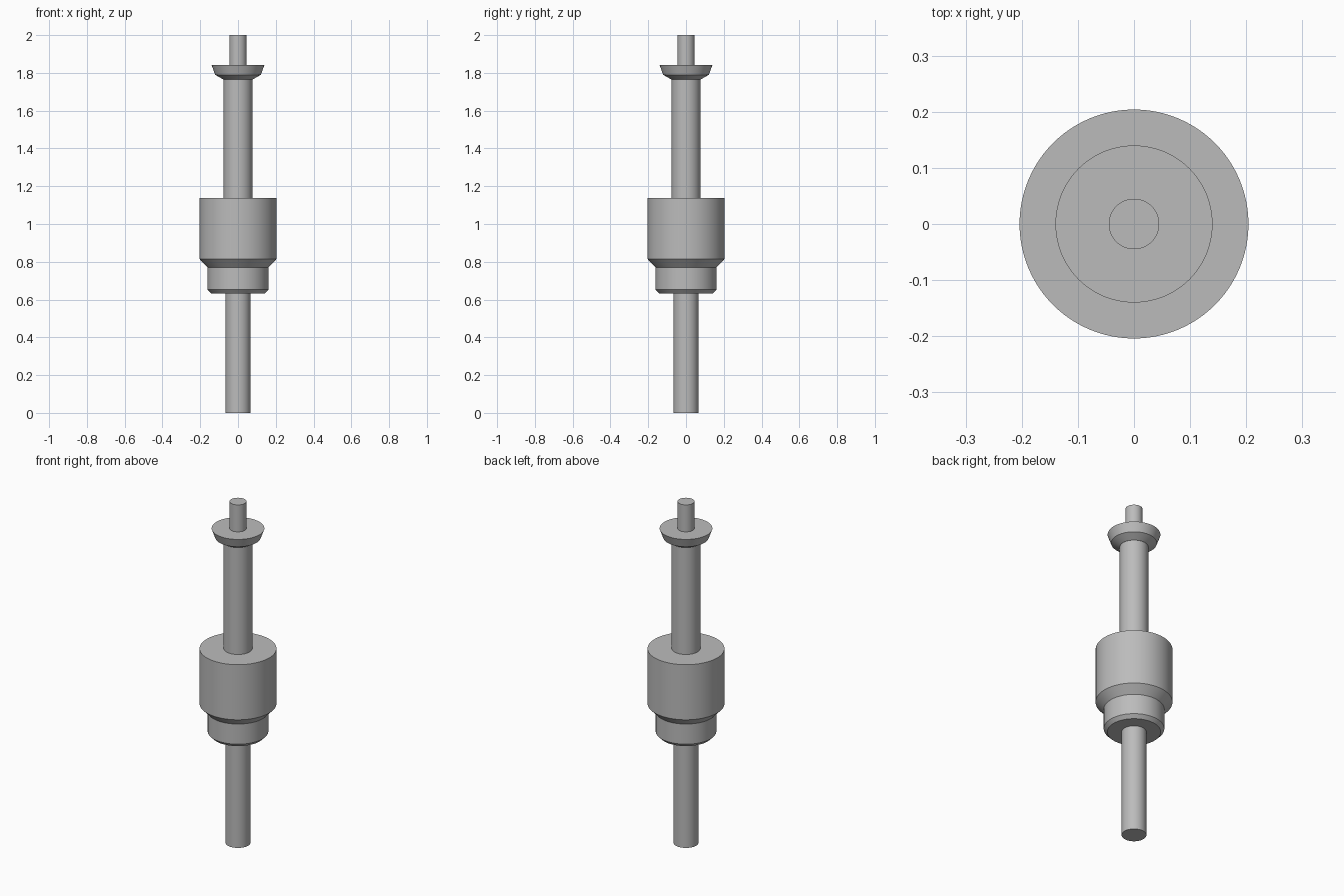
import bpy
import bmesh
from math import radians, tau
from mathutils import Vector

cube = bpy.data.objects.get("Cube")
if cube:
    bpy.data.objects.remove(cube, do_unlink=True)

SEGMENTS = 96

steel = bpy.data.materials.new("plain_grey")
steel.use_nodes = True
grey = (0.5, 0.5, 0.5, 1)
steel.diffuse_color = grey
steel.node_tree.nodes["Principled BSDF"].inputs["Base Color"].default_value = grey


def turned(name, profile):
    """Revolve (radius, height) points about z and close both ends on the axis."""
    points = [(0, profile[0][1]), *profile, (0, profile[-1][1])]
    bm = bmesh.new()
    verts = [bm.verts.new((r, 0, z)) for r, z in points]
    edges = [bm.edges.new(pair) for pair in zip(verts, verts[1:])]
    bmesh.ops.spin(bm, geom=verts + edges, cent=Vector(), axis=(0, 0, 1),
                   angle=tau, steps=SEGMENTS, use_merge=True)
    bmesh.ops.remove_doubles(bm, verts=bm.verts, dist=1e-5)
    bmesh.ops.recalc_face_normals(bm, faces=bm.faces)
    mesh = bpy.data.meshes.new(name)
    bm.to_mesh(mesh)
    bm.free()
    mesh.materials.append(steel)
    obj = bpy.data.objects.new(name, mesh)
    bpy.context.collection.objects.link(obj)
    bpy.ops.object.select_all(action="DESELECT")
    obj.select_set(True)
    bpy.context.view_layer.objects.active = obj
    bpy.ops.object.shade_smooth_by_angle(angle=radians(25))
    return obj


# Lower shaft, set into the collar
turned("lower_shaft", [(0.066, 0), (0.066, 0.66)])

# Main body with its chamfered collar and conical shoulder
turned("body", [(0.142, 0.632), (0.161, 0.652), (0.161, 0.77),
                (0.204, 0.815), (0.204, 1.138)])

# Upper shaft, set into the body and the flange
turned("upper_shaft", [(0.076, 1.1), (0.076, 1.79)])

# Flared flange
turned("flange", [(0.078, 1.765), (0.121, 1.79), (0.14, 1.842)])

# Tip pin, set into the flange
turned("tip_pin", [(0.045, 1.82), (0.045, 2)])
